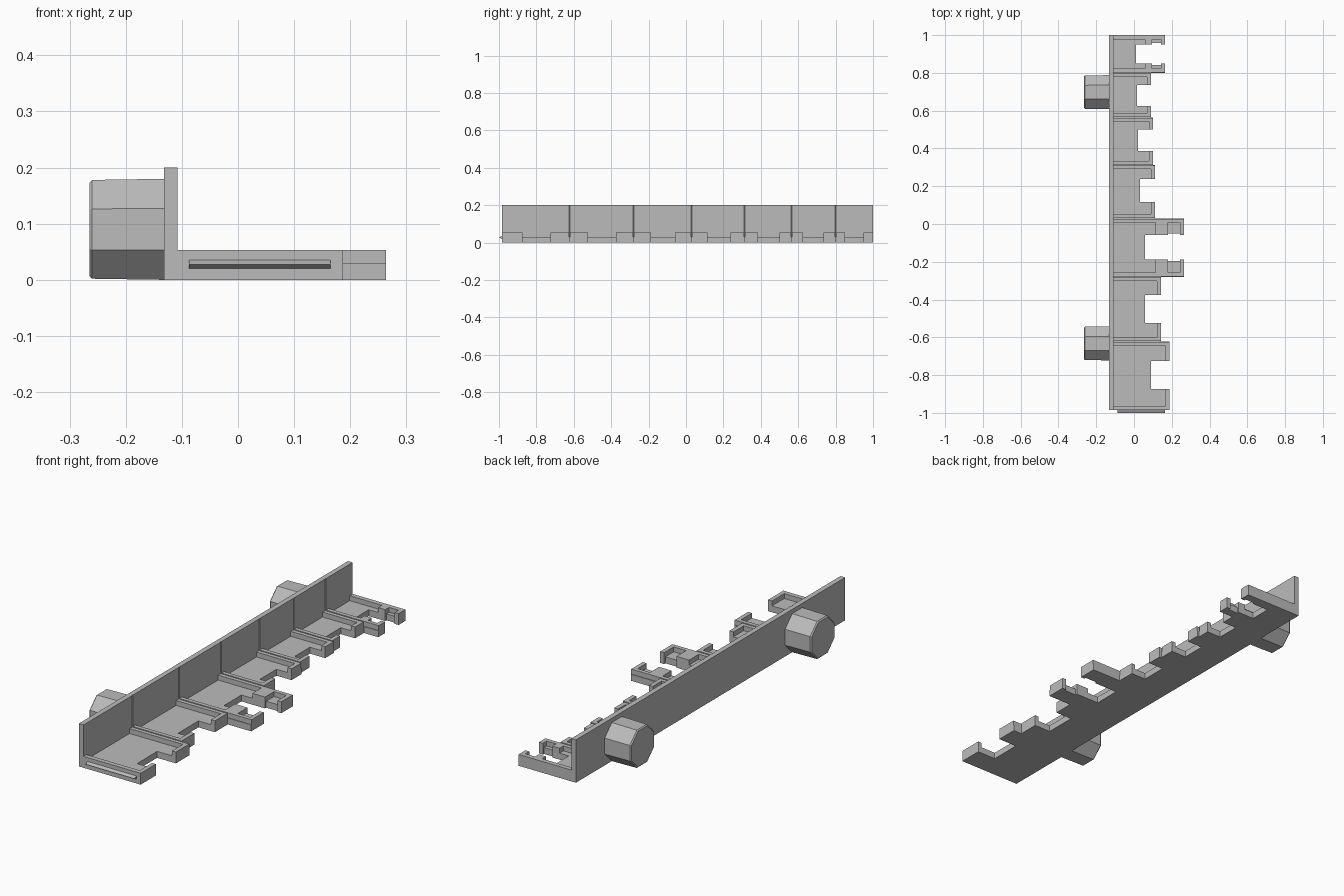
import bpy, bmesh, math
from mathutils import Vector

cube = bpy.data.objects.get("Cube")
if cube:
    bpy.data.objects.remove(cube, do_unlink=True)

grey = bpy.data.materials.new("plain_grey")
grey.use_nodes = True
grey.diffuse_color = (0.5, 0.5, 0.5, 1)
grey.node_tree.nodes["Principled BSDF"].inputs["Base Color"].default_value = (0.5, 0.5, 0.5, 1)


def finish(bm, name):
    bmesh.ops.recalc_face_normals(bm, faces=bm.faces[:])
    mesh = bpy.data.meshes.new(name)
    bm.to_mesh(mesh)
    bm.free()
    mesh.materials.append(grey)
    obj = bpy.data.objects.new(name, mesh)
    bpy.context.collection.objects.link(obj)
    return obj


def add_prism(bm, outline, direction):
    """Extrude a closed outline of 3D points along a direction."""
    face = bm.faces.new([bm.verts.new(p) for p in outline])
    ext = bmesh.ops.extrude_face_region(bm, geom=[face])["geom"]
    moved = [v for v in ext if isinstance(v, bmesh.types.BMVert)]
    bmesh.ops.translate(bm, verts=moved, vec=Vector(direction))


def slab(bm, outline, z0, z1):
    add_prism(bm, [(x, y, z0) for x, y in outline], (0, 0, z1 - z0))


def rect(x0, x1, y0, y1):
    return [(x0, y0), (x1, y0), (x1, y1), (x0, y1)]


BACK, INNER = -0.132, -0.108
FRONT, REAR = -0.985, 1.0
FLOOR, RIM, TOP = 0.03, 0.053, 0.2
GAP, RIM_W, LIP = 0.003, 0.022, 0.02

# y start, y end, arm tip x, notch depth x, notch y start, notch y end, block (x start, x end)
sections = [
    (FRONT, -0.623, 0.187, 0.09, -0.873, -0.725, None),
    (-0.623, -0.28, 0.143, 0.058, -0.525, -0.375, None),
    (-0.28, 0.03, 0.264, 0.058, -0.187, -0.058, (0.115, 0.18)),
    (0.03, 0.312, 0.11, 0.032, 0.116, 0.238, None),
    (0.312, 0.565, 0.1, 0.021, 0.386, 0.5, None),
    (0.565, 0.8, 0.09, 0.016, 0.625, 0.735, None),
    (0.8, REAR, 0.164, 0.01, 0.85, 0.95, (0.058, 0.095)),
]

# Floor trays with two hooked arms each
for i, (y0, y1, tip, notch, n0, n1, block) in enumerate(sections, 1):
    bm = bmesh.new()
    slab(bm, rect(INNER, notch, y0, y1), 0, FLOOR)
    low = y0 if y0 == FRONT else y0 + GAP
    high = y1 if y1 == REAR else y1 - GAP
    for edge, outer, mouth, sign in ((y0, low, n0, 1), (y1, high, n1, -1)):
        wall = edge + sign * RIM_W
        # arm floor, slightly set back beside the pocket
        arm = [(notch, edge), (tip, edge), (tip, mouth)]
        if block:
            back = mouth - sign * 0.009
            arm += [(tip - LIP, mouth), (tip - LIP, back), (block[1], back), (block[1], mouth)]
        slab(bm, arm + [(notch, mouth)], 0, FLOOR)
        # raised rim ending in an inward lip
        rim = [(INNER, outer), (tip, outer), (tip, mouth), (tip - LIP, mouth), (tip - LIP, wall)]
        if block:
            rim += [(block[1], wall), (block[1], mouth), (block[0], mouth), (block[0], wall)]
        slab(bm, rim + [(INNER, wall)], FLOOR, RIM)
    finish(bm, f"tray_{i}")

# Back wall with a fine seam between trays
bm = bmesh.new()
outline = [(BACK, REAR), (BACK, FRONT), (INNER, FRONT)]
for section in sections[:-1]:
    y = section[1]
    outline += [(INNER, y - GAP), (INNER - GAP, y), (INNER, y + GAP)]
slab(bm, outline + [(INNER, REAR)], 0, TOP)
finish(bm, "back_wall")

# Snap ridge on the front end
bm = bmesh.new()
ridge = [(0.02, FRONT), (0.0275, -1.0), (0.035, FRONT)]
add_prism(bm, [(-0.087, y, z) for z, y in ridge], (0.252, 0, 0))
finish(bm, "front_ridge")

# Octagonal knobs on the outside of the wall
for name, cy in (("front_knob", -0.632), ("rear_knob", 0.698)):
    bm = bmesh.new()
    rings = []
    for x, apothem in ((BACK, 0.09), (-0.26, 0.088), (-0.265, 0.083)):
        r = apothem / math.cos(math.pi / 8)
        angles = [math.pi / 8 + k * math.pi / 4 for k in range(8)]
        rings.append([bm.verts.new((x, cy + r * math.cos(a), 0.09 + r * math.sin(a))) for a in angles])
    for a, b in zip(rings, rings[1:]):
        for k in range(8):
            n = (k + 1) % 8
            bm.faces.new((a[k], a[n], b[n], b[k]))
    bm.faces.new(rings[0])
    bm.faces.new(rings[-1])
    finish(bm, name)
